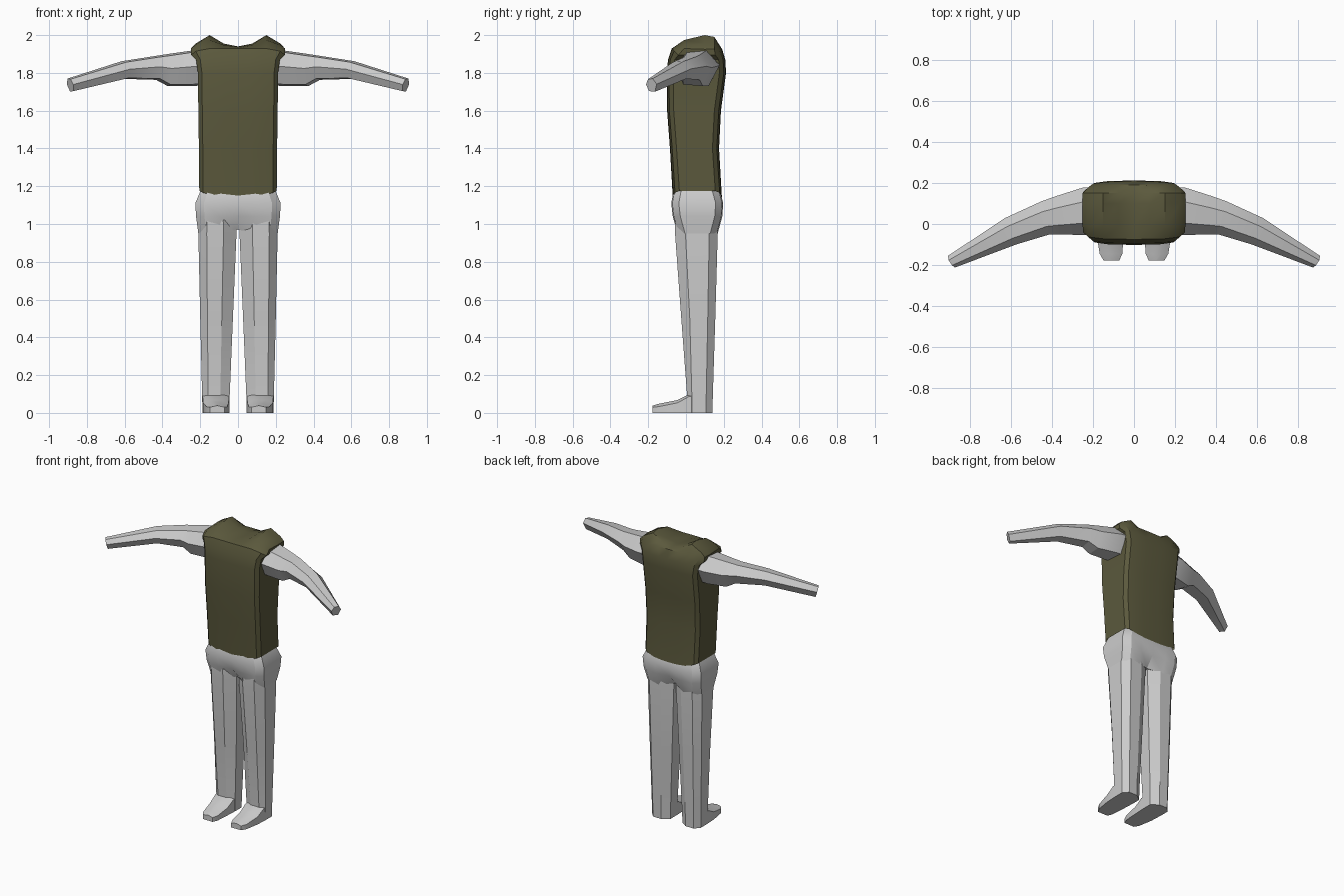
import bpy, bmesh, math
from mathutils import Vector

if "Cube" in bpy.data.objects:
    bpy.data.objects.remove(bpy.data.objects["Cube"])


def material(name, rgb):
    m = bpy.data.materials.new(name)
    m.diffuse_color = (*rgb, 1)
    m.use_nodes = True
    m.node_tree.nodes["Principled BSDF"].inputs["Base Color"].default_value = m.diffuse_color
    return m


GREY = material("light grey", (0.60, 0.60, 0.60))
OLIVE = material("dark olive", (0.105, 0.10, 0.046))


def finish(name, bm, mat, angle=30):
    bmesh.ops.remove_doubles(bm, verts=bm.verts, dist=0.0001)
    bmesh.ops.recalc_face_normals(bm, faces=bm.faces)
    me = bpy.data.meshes.new(name)
    bm.to_mesh(me)
    bm.free()
    me.materials.append(mat)
    ob = bpy.data.objects.new(name, me)
    bpy.context.collection.objects.link(ob)
    bpy.ops.object.select_all(action='DESELECT')
    bpy.context.view_layer.objects.active = ob
    ob.select_set(True)
    bpy.ops.object.shade_smooth_by_angle(angle=math.radians(angle))
    return ob


def loft(name, rings, mat, caps=(True, True), angle=30):
    """Skin a list of closed rings."""
    bm = bmesh.new()
    vs = [[bm.verts.new(p) for p in r] for r in rings]
    n = len(vs[0])
    for a, b in zip(vs, vs[1:]):
        for i in range(n):
            j = (i + 1) % n
            bm.faces.new((a[i], a[j], b[j], b[i]))
    if caps[0]:
        bm.faces.new(vs[0])
    if caps[1]:
        bm.faces.new(vs[-1])
    return finish(name, bm, mat, angle)


def interp(x, table):
    for (a, va), (b, vb) in zip(table, table[1:]):
        if x <= b:
            return va + (vb - va) * (x - a) / (b - a)
    return table[-1][1]


# Vest: strips running up the front, over the shoulders and down the back
HALF = (0, 0.3, 0.6, 0.9, 1)
US = [-u for u in HALF[:0:-1]] + list(HALF)
# height, front y, back y, half width
ROWS = [(1.175, -0.07, 0.19, 0.205), (1.4, -0.085, 0.175, 0.207),
        (1.6, -0.10, 0.185, 0.21), (1.8, -0.102, 0.212, 0.212),
        (1.87, -0.095, 0.208, 0.222), (1.93, -0.075, 0.19, 0.248)]
PEAK = [(0, 1.94), (0.3, 1.955), (0.6, 2.0), (0.9, 1.955), (1, 1.925)]


def vest_column(u):
    a = abs(u)
    inset = interp(a, [(0, 0), (0.6, 0.003), (0.9, 0.012), (1, 0.035)])
    front, back = [], []
    for i, (z, yf, yb, w) in enumerate(ROWS):
        zz = z
        if i == 0:
            zz -= 0.035 * (1 - a ** 3)           # hem dips in the middle
        if i == 5:
            zz -= 0.035 * a ** 8                 # shoulder corner drops
        front.append((u * w, yf + inset, zz))
        back.append((u * w, yb - inset, zz))
    top = []
    for y, k in ((-0.01, 0.6), (0.10, 1.0), (0.15, 0.85)):
        top.append((u * 0.25, y, 1.935 + (interp(a, PEAK) - 1.935) * k))
    return front, top, back


bm = bmesh.new()
cols = []
for u in US:
    f, t, b = vest_column(u)
    cols.append([bm.verts.new(p) for p in f + t + b[::-1]])
for a, b in zip(cols, cols[1:]):
    for i in range(len(a) - 1):
        bm.faces.new((a[i], b[i], b[i + 1], a[i + 1]))
for c in (cols[0], cols[-1]):                    # side panels
    for i in range(5):
        bm.faces.new((c[i], c[i + 1], c[-2 - i], c[-1 - i]))
    bm.faces.new(c[5:9 + 1])
finish("vest", bm, OLIVE)


# Hips: short trunks with a raised crotch between the legs
def hip_ring(z, yf, yb, w, dent=0.0, rise=0.0):
    pts = []
    us = (-1, -0.8, -0.45, 0, 0.45, 0.8, 1)
    for y, inward, seq in ((yf, 1, us), (yb, -1, us[::-1])):
        for u in seq:
            a = abs(u)
            off = 0.04 if a == 1 else (0.006 if a == 0.8 else 0)
            if a == 0:
                off += dent
            pts.append((u * w, y + inward * off, z + (rise if a == 0 else 0)))
    return pts


loft("hips", [hip_ring(1.23, -0.045, 0.15, 0.18),
              hip_ring(1.165, -0.068, 0.182, 0.203),
              hip_ring(1.11, -0.078, 0.197, 0.226),
              hip_ring(1.04, -0.07, 0.192, 0.222, 0.01),
              hip_ring(0.95, -0.045, 0.168, 0.21, 0.04, 0.02)], GREY)


def leg_ring(s, z, x0, x1, yf, yb, cf, cb):
    """Eight-sided outline with wide front and narrow back chamfers."""
    w = x1 - x0
    i, o = x0 + 0.34 * w, x1 - 0.22 * w
    return [(s * x, y, z) for x, y in (
        (i, yf), (o, yf), (x1, yf + cf), (x1, yb - cb),
        (o, yb), (i, yb), (x0, yb - cb), (x0, yf + cf))]


def foot_ring(s, y, x0, x1, h, c):
    return [(s * x, y, z) for x, z in (
        (x0, 0), (x1, 0), (x1, h - c), (x1 - 0.035, h),
        (x0 + 0.035, h), (x0, h - c))]


def arm_ring(s, c, t, hy, hz):
    """Six-sided section square to the arm direction t."""
    t = Vector(t).normalized()
    side = Vector((0, 0, 1)).cross(t).normalized()
    up = t.cross(side)
    pts = []
    for a, b in ((1, 0.15), (0.4, 1), (-0.5, 0.9), (-1, 0.1), (-0.6, -0.9), (0.5, -1)):
        p = Vector(c) + side * (a * hy) + up * (b * hz)
        pts.append((s * p.x, p.y, p.z))
    return pts


for s, side in ((1, "right"), (-1, "left")):
    # Leg
    loft(side + "_leg", [
        leg_ring(s, 1.02, 0.012, 0.207, -0.058, 0.165, 0.055, 0.04),
        leg_ring(s, 0.95, 0.008, 0.210, -0.058, 0.168, 0.055, 0.045),
        leg_ring(s, 0.5, 0.027, 0.200, -0.025, 0.155, 0.045, 0.04),
        leg_ring(s, 0.09, 0.044, 0.190, 0.006, 0.142, 0.025, 0.035),
        leg_ring(s, 0.0, 0.046, 0.188, 0.006, 0.140, 0.025, 0.035)],
        GREY, angle=25)
    # Foot
    loft(side + "_foot", [
        foot_ring(s, 0.04, 0.047, 0.187, 0.10, 0.01),
        foot_ring(s, 0.015, 0.047, 0.187, 0.098, 0.012),
        foot_ring(s, -0.045, 0.050, 0.184, 0.068, 0.015),
        foot_ring(s, -0.145, 0.057, 0.167, 0.048, 0.015),
        foot_ring(s, -0.178, 0.072, 0.148, 0.038, 0.008)], GREY, angle=25)
    # Arm with a fuller underarm, tapering forward to the wrist
    loft(side + "_arm", [
        arm_ring(s, (0.17, 0.065, 1.83), (1, 0, 0), 0.115, 0.095),
        arm_ring(s, (0.245, 0.062, 1.824), (1, -0.05, 0), 0.115, 0.094),
        arm_ring(s, (0.365, 0.042, 1.815), (1, -0.15, 0), 0.095, 0.085),
        arm_ring(s, (0.43, 0.03, 1.826), (1, -0.25, -0.1), 0.083, 0.063),
        arm_ring(s, (0.60, -0.035, 1.815), (1, -0.45, -0.15), 0.070, 0.047),
        arm_ring(s, (0.888, -0.183, 1.735), (1, -0.6, -0.3), 0.033, 0.036)],
        GREY, angle=25)
